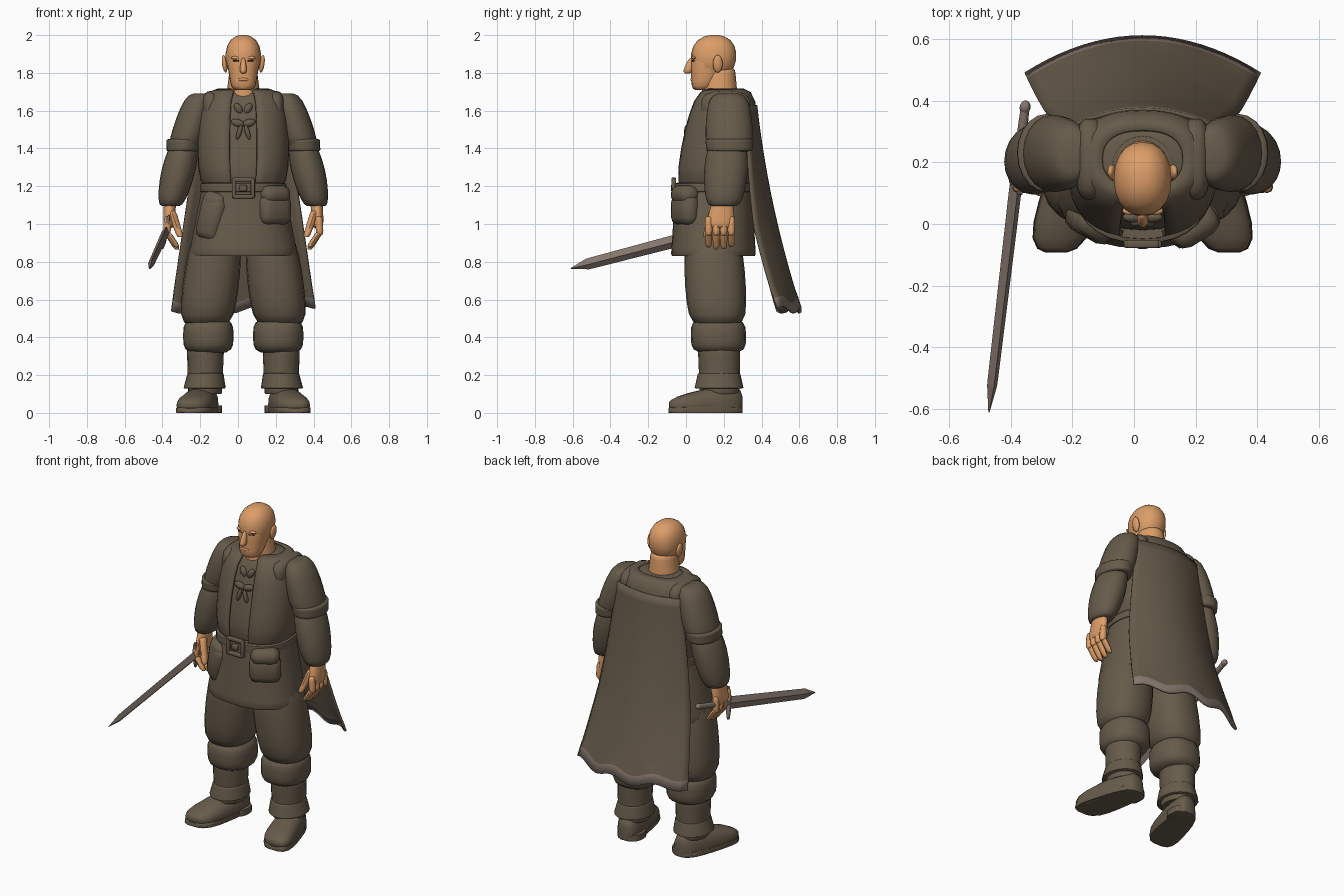
import bpy, bmesh
from math import sin, cos, pi, radians, copysign
from mathutils import Vector

if "Cube" in bpy.data.objects:
    bpy.data.objects.remove(bpy.data.objects["Cube"])

BODY_X = 0.028  # centre line of the body; the sword arm shifts it off zero
AXIS_X, AXIS_Y, AXIS_Z = Vector((1, 0, 0)), Vector((0, 1, 0)), Vector((0, 0, 1))
made = []


def material(name, red, green, blue):
    mat = bpy.data.materials.new(name)
    mat.use_nodes = True
    colour = (red, green, blue, 1)
    mat.diffuse_color = colour
    shader = next(node for node in mat.node_tree.nodes if node.type == 'BSDF_PRINCIPLED')
    shader.inputs["Base Color"].default_value = colour
    shader.inputs["Roughness"].default_value = 0.9
    return mat


CLOTH = material("brown cloth", .135, .105, .07)
SKIN = material("skin", .72, .34, .14)
GREY = material("warm grey", .24, .185, .155)
DARK = material("dark brown", .05, .03, .02)


def finish(name, bm, *materials):
    mesh = bpy.data.meshes.new(name)
    bmesh.ops.recalc_face_normals(bm, faces=bm.faces)
    bm.to_mesh(mesh)
    bm.free()
    for mat in materials:
        mesh.materials.append(mat)
    ob = bpy.data.objects.new(name, mesh)
    bpy.context.collection.objects.link(ob)
    made.append(ob)
    return ob


def thicken(ob, thickness):
    modifier = ob.modifiers.new("thickness", 'SOLIDIFY')
    modifier.thickness, modifier.offset = thickness, 0


def limb(name, start, end, r_start, r_end=None, mat=CLOTH, side=1, bulge=0, power=2, soft=6,
         frame=(AXIS_X, AXIS_Y), gap=0, floor=0, ceiling=2, sides=20, steps=9):
    """Tapered tube with superellipse rings; low soft rounds the ends, gap opens the front."""
    start, end = Vector(start), Vector(end)
    r_start = Vector(r_start)
    r_end = Vector(r_end) if r_end else r_start
    bm = bmesh.new()
    rows = []
    count = sides + 1 if gap else sides
    for step in range(steps + 1):
        along = -cos(pi * step / steps)
        t = (1 + along) / 2
        taper = (1 - abs(along * .99) ** soft) ** (1 / soft)
        centre = start.lerp(end, t)
        radius = r_start.lerp(r_end, t)
        row = []
        for i in range(count):
            angle = gap - pi / 2 + (pi - gap) * 2 * i / sides
            c, s = cos(angle), sin(angle)
            across = (radius.x + bulge * sin(pi * t)) * taper * copysign(abs(c) ** (2 / power), c)
            deep = (radius.y + bulge * sin(pi * t)) * taper * copysign(abs(s) ** (2 / power), s)
            point = centre + frame[0] * across + frame[1] * deep
            height = min(max(point.z, floor), ceiling)
            row.append(bm.verts.new((BODY_X + side * point.x, point.y, height)))
        rows.append(row)
    for low, high in zip(rows, rows[1:]):
        for i in range(sides):
            j = (i + 1) % count
            bm.faces.new((low[i], low[j], high[j], high[i]))
    if not gap:
        bm.faces.new(rows[0])
        bm.faces.new(rows[-1])
    return finish(name, bm, mat)


def blob(name, centre, size, mat=CLOTH, side=1, lean=0):
    """Ellipsoid whose top leans outward."""
    tall = Vector((lean, 0, size[2]))
    return limb(name, Vector(centre) - tall, Vector(centre) + tall, size[:2],
                mat=mat, side=side, soft=2, sides=14)


def box(name, centre, size, mat=CLOTH, tilt=0, turn=0, bevel=.03):
    bm = bmesh.new()
    bmesh.ops.create_cube(bm, size=1)
    bmesh.ops.scale(bm, vec=size, verts=bm.verts)
    bmesh.ops.bevel(bm, geom=bm.edges[:], offset=bevel, segments=2, affect='EDGES', profile=.5)
    ob = finish(name, bm, mat)
    ob.location = Vector(centre) + AXIS_X * BODY_X
    ob.rotation_euler = (0, radians(tilt), radians(turn))


# Head and neck
limb("skull", (0, .142, 1.77), (0, .15, 2), (.094, .12), mat=SKIN, power=2.2, soft=2.3)
limb("jaw", (0, .085, 1.71), (0, .145, 1.9), (.062, .056), (.095, .12), SKIN, power=2.3)
limb("neck", (0, .18, 1.6), (0, .175, 1.82), (.1, .1), (.072, .085), SKIN, soft=20)
limb("nose", (0, .008, 1.797), (0, .03, 1.88), (.023, .03), (.011, .015), SKIN, soft=3, sides=10)
blob("lips", (0, .037, 1.765), (.03, .014, .01), SKIN)
blob("chin", (0, .055, 1.728), (.032, .022, .018), SKIN)

# Shirt, open vest, collar, skirt and belt
torso = dict(start=(0, .145, 1.17), end=(0, .21, 1.71), bulge=.02, power=2.4, sides=30)
limb("shirt", r_start=(.2, .178), r_end=(.19, .13), **torso)
thicken(limb("vest", r_start=(.22, .196), r_end=(.21, .15), gap=radians(14), **torso), .015)
thicken(limb("collar", (0, .2, 1.66), (0, .185, 1.705), (.14, .13), (.1, .1), soft=40,
             gap=radians(32)), .014)
limb("skirt", (0, .145, .83), (0, .147, 1.22), (.29, .225), (.215, .2), power=2.3, soft=40, sides=30)
limb("belt", (0, .147, 1.165), (0, .147, 1.22), (.23, .21), power=2.3, soft=10, sides=30)
for turn in range(4):
    angle = turn * pi / 2
    box("buckle_bar", (.05 * cos(angle), -.065, 1.19 + .045 * sin(angle)), (.022, .025, .105),
        tilt=90 * turn, bevel=.006)
box("buckle_knob", (0, -.068, 1.19), (.04, .025, .035), bevel=.008)

# Hip pouches, each a bag under a rounded flap
box("left_pouch", (.165, -.005, 1.075), (.18, .1, .16), turn=32, bevel=.04)
box("left_pouch_flap", (.165, -.005, 1.155), (.165, .11, .1), turn=32, bevel=.04)
box("right_pouch", (-.17, 0, 1.03), (.14, .09, .23), tilt=14, turn=-30, bevel=.04)
box("right_pouch_flap", (-.15, 0, 1.12), (.13, .1, .1), tilt=14, turn=-30, bevel=.04)

for side, label in ((1, "left"), (-1, "right")):
    # Face details
    blob(label + "_ear", (.099, .168, 1.848), (.014, .026, .046), SKIN, side, lean=.006)
    blob(label + "_brow", (.037, .043, 1.88), (.03, .014, .009), SKIN, side)
    box(label + "_eye", (side * .038, .038, 1.864), (.034, .009, .007), DARK, turn=side * 18, bevel=.002)

    # Lacing on the chest
    blob(label + "_lace_knot", (.025, .055, 1.61), (.022, .02, .03), side=side, lean=.01)
    blob(label + "_lace_bow", (.03, .022, 1.535), (.034, .018, .022), side=side, lean=.01)
    blob(label + "_lace_tail", (.022, .003, 1.485), (.014, .014, .038), side=side, lean=-.01)

    # Shoulder seam and arm
    limb(label + "_shoulder_seam", (.17, .08, 1.62), (.17, .34, 1.62), (.05, .085), side=side,
         power=2.5, soft=3, frame=(AXIS_X, AXIS_Z))
    limb(label + "_sleeve", (.315, .23, 1.385), (.225, .225, 1.69), (.09, .125), (.075, .1),
         side=side, bulge=.01, soft=5)
    limb(label + "_sleeve_hem", (.318, .23, 1.385), (.31, .23, 1.45), (.09, .122), (.096, .128),
         side=side, soft=12)
    limb(label + "_forearm", (.385, .2, 1.095), (.31, .22, 1.43), (.065, .09), (.075, .1),
         side=side, bulge=.02, soft=8)

    # Hand with curled fingers
    limb(label + "_palm", (.395, .18, .98), (.388, .195, 1.13), (.03, .08), (.035, .055), SKIN, side, sides=14)
    for finger in range(4):
        y = .12 + .04 * finger
        drop = .012 * abs(finger - 1.4)
        knuckle = Vector((.405, y, .94))
        limb(label + "_finger", knuckle, (.4, y, 1.04), (.02, .02), None, SKIN, side, soft=4, sides=8)
        limb(label + "_fingertip", (.35, y, .86 + drop), knuckle + AXIS_Z * .02, (.016, .017), (.02, .02),
             SKIN, side, soft=4, sides=8)
    limb(label + "_thumb", (.333, .105, .93), (.38, .15, 1.07), (.018, .018), (.024, .03), SKIN, side, sides=8)

    # Trousers with gathered cuffs
    limb(label + "_trouser", (.197, .168, .465), (.14, .14, .95), (.14, .15), (.13, .145),
         side=side, bulge=.013, power=2.3)
    limb(label + "_cuff", (.185, .173, .315), (.185, .17, .5), (.133, .146), side=side, power=2.3, soft=4)

    # Boots: shaft, flared top, foot, sole and heel
    limb(label + "_boot_shaft", (.203, .178, .1), (.2, .175, .34), (.09, .105), (.098, .112), side=side, soft=30)
    limb(label + "_boot_top", (.205, .175, .13), (.2, .175, .21), (.112, .13), (.095, .112), side=side, soft=30)
    foot = dict(side=side, soft=3.2, frame=(AXIS_X, AXIS_Z))
    limb(label + "_boot", (.19, .3, .04), (.28, -.09, .04), (.078, .13), (.102, .045), power=2.4, **foot)
    limb(label + "_boot_sole", (.19, .3, .01), (.28, -.092, .01), (.08, .04), (.106, .04),
         power=4, ceiling=.03, **foot)
    limb(label + "_boot_heel", (.19, .225, 0), (.19, .225, .04), (.078, .066), side=side, power=3, soft=30)

# Cape that widens and flares backward, with a wavy grey hem
bm = bmesh.new()
columns, rows = 20, 20
grid = []
for row in range(rows + 1):
    fall = row / rows
    wave = .018 if row >= rows - 1 else 0
    cup = .12 * min(1, fall + .4)
    line = []
    for column in range(columns + 1):
        u = 2 * column / columns - 1
        line.append(bm.verts.new((BODY_X + (.22 + .16 * fall) * u,
                                  .37 + .12 * fall + .115 * fall ** 2 - cup * u * u,
                                  1.63 - 1.085 * fall + wave * sin(u * 9))))
    grid.append(line)
for row in range(rows):
    for column in range(columns):
        upper, lower = grid[row], grid[row + 1]
        face = bm.faces.new((upper[column], upper[column + 1], lower[column + 1], lower[column]))
        face.material_index = int(row == rows - 1)
thicken(finish("cape", bm, CLOTH, GREY), .014)

# Sword held in the right hand, laid out along the line from pommel to tip
pommel, tip = Vector((-.38, .385, 1.025)), Vector((-.498, -.61, .765))
aim = (tip - pommel).normalized()
edge = Vector((.2, 0, .95))
edge = (edge - aim * edge.dot(aim)).normalized()
steel = dict(mat=GREY, frame=(edge, aim.cross(edge)))
guard, taper = pommel.lerp(tip, .26), pommel.lerp(tip, .91)
limb("blade", guard, taper, (.036, .021), (.03, .017), soft=40, sides=4, **steel)
limb("blade_point", taper, tip, (.03, .017), (.002, .002), soft=40, sides=4, **steel)
limb("grip", pommel, guard, (.014, .014), bulge=.003, soft=20, sides=10, **steel)
limb("pommel", pommel - aim * .015, pommel + aim * .03, (.018, .018), soft=2, sides=10, **steel)
limb("guard", guard - aim * .012, guard + aim * .012, (.1, .014), soft=4, sides=10, **steel)

# Smooth shading that keeps the hard edges
for ob in bpy.context.selected_objects:
    ob.select_set(False)
for ob in made:
    ob.select_set(True)
bpy.context.view_layer.objects.active = made[0]
bpy.ops.object.shade_smooth_by_angle(angle=radians(50))
